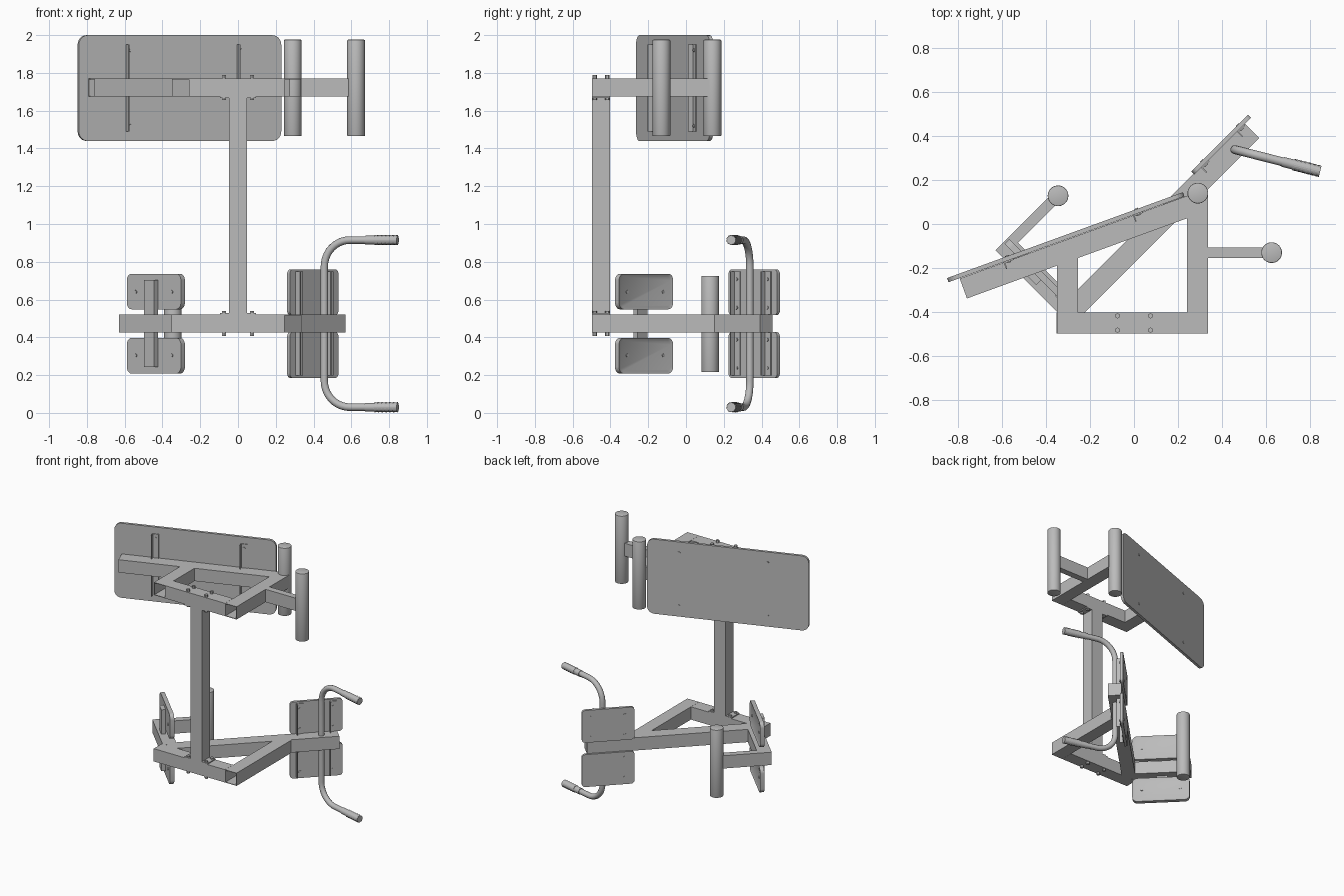
import bpy, bmesh
from math import sin, cos, pi, radians, atan2
from mathutils import Matrix, Vector

cube = bpy.data.objects.get("Cube")
if cube:
    bpy.data.objects.remove(cube, do_unlink=True)

GREY = (0.5, 0.5, 0.5, 1)
steel = bpy.data.materials.new("grey_steel")
steel.use_nodes = True
steel.diffuse_color = GREY
steel.node_tree.nodes["Principled BSDF"].inputs["Base Color"].default_value = GREY

LOW, HIGH = 0.4725, 1.7225   # centre heights of the two frames
TUBE = 0.096


def finish(bm, name, matrix=Matrix(), smooth=False):
    bmesh.ops.recalc_face_normals(bm, faces=bm.faces)
    mesh = bpy.data.meshes.new(name)
    bm.to_mesh(mesh)
    bm.free()
    mesh.materials.append(steel)
    ob = bpy.data.objects.new(name, mesh)
    ob.matrix_world = matrix
    bpy.context.collection.objects.link(ob)
    if smooth:
        bpy.ops.object.select_all(action='DESELECT')
        ob.select_set(True)
        bpy.context.view_layer.objects.active = ob
        bpy.ops.object.shade_smooth_by_angle(angle=radians(35))
    return ob


def place(x, y, z, angle=0):
    return Matrix.Translation((x, y, z)) @ Matrix.Rotation(angle, 4, 'Z')


def box_mesh(size):
    bm = bmesh.new()
    bmesh.ops.create_cube(bm, size=1)
    bmesh.ops.scale(bm, vec=size, verts=bm.verts)
    return bm


def box(name, size, matrix):
    return finish(box_mesh(size), name, matrix)


def beam(name, a, b, z, width=TUBE, hollow=False):
    """Square tube or bar between two plan points."""
    a, b = Vector(a), Vector(b)
    d, mid = b - a, (a + b) / 2
    bm = box_mesh((d.length, width, TUBE))
    if hollow:
        bm.normal_update()
        ends = [f for f in bm.faces if abs(f.normal.x) > 0.9]
        bmesh.ops.inset_individual(bm, faces=ends, thickness=0.006)
        bmesh.ops.delete(bm, geom=ends, context='FACES')
        bmesh.ops.bridge_loops(bm, edges=[e for e in bm.edges if e.is_boundary])
    return finish(bm, name, place(*mid, z, atan2(d.y, d.x)))


def panel(name, length, height, thick, radius, matrix, rim=0):
    """Rounded upright panel; optional raised rim on its +y side."""
    bm = box_mesh((length, thick, height))
    corners = [e for e in bm.edges
               if abs(e.verts[0].co.y - e.verts[1].co.y) > thick / 2]
    bmesh.ops.bevel(bm, geom=corners, offset=radius, segments=6,
                    profile=0.5, affect='EDGES')
    if rim:
        bm.normal_update()
        face = [f for f in bm.faces if f.normal.y > 0.9]
        bmesh.ops.inset_region(bm, faces=face, thickness=rim)
        bmesh.ops.translate(bm, vec=(0, -0.006, 0), verts=face[0].verts)
    return finish(bm, name, matrix, True)


def cylinder(name, radius, height, matrix, sides=32, bevel=0):
    bm = bmesh.new()
    bmesh.ops.create_cone(bm, cap_ends=True, segments=sides, radius1=radius,
                          radius2=radius, depth=height)
    if bevel:
        rims = [e for e in bm.edges if abs(e.verts[0].co.z - e.verts[1].co.z) < 1e-5]
        bmesh.ops.bevel(bm, geom=rims, offset=bevel, segments=2,
                        profile=0.5, affect='EDGES')
    return finish(bm, name, matrix, sides > 8)


def screw(name, base, x, y, z):
    """Small round head on an upright panel, axis along its local y."""
    cylinder(name, 0.009, 0.008,
             base @ Matrix.Translation((x, y, z)) @ Matrix.Rotation(pi / 2, 4, 'X'), 12)


def angle_iron(name, base, x, y, height, side, width=0.048, leg=0.03):
    """Upright L section: flat against the panel plus an outstanding leg."""
    box(name + "_flat", (width, 0.006, height), base @ Matrix.Translation((x, y, 0)))
    box(name + "_leg", (0.006, leg, height), base @ Matrix.Translation(
        (x - width / 2 + 0.003, y + side * leg / 2, 0)))


# Centre post with flanges and bolts
box("post", (0.096, 0.096, 2 * (HIGH - LOW) / 2 - TUBE), place(0, -0.45, (HIGH + LOW) / 2))
for level, z, s in (("lower", LOW, 1), ("upper", HIGH, -1)):
    box(level + "_flange", (0.19, 0.096, 0.008), place(0, -0.45, z + s * 0.052))
    for x in (-0.075, 0.075):
        for y in (-0.482, -0.417):
            cylinder(level + "_bolt", 0.012, 0.132, place(x, y, z), 6)

# Upper frame
beam("upper_front_bar", (-0.255, -0.45), (0.24, -0.45), HIGH)
beam("upper_short_arm", (-0.302, -0.498), (-0.302, -0.145), HIGH, hollow=True)
beam("upper_long_arm", (0.289, -0.498), (0.289, 0.125), HIGH, hollow=True)
beam("board_beam", (-0.775, -0.293), (0.26, 0.084), HIGH, hollow=True)
beam("upper_roller_bar", (0.33, -0.13), (0.62, -0.13), HIGH, 0.048)

# Upper board with its brackets
board = place(-0.31, -0.06, HIGH - 0.003, radians(20))
panel("board", 1.14, 0.56, 0.02, 0.05, board)
for x in (-0.28, 0.345):
    angle_iron("board_bracket", board, x, -0.013, 0.46, -1)
    for z in (-0.2, 0.2):
        screw("board_screw", board, x, 0.01, z)
        screw("board_bracket_screw", board, x, -0.017, z)

# Lower frame
beam("lower_front_bar", (-0.352, -0.45), (0.24, -0.45), LOW)
beam("lower_long_arm", (0.289, -0.498), (0.289, 0.15), LOW, hollow=True)
beam("lower_diagonal_beam", (-0.3, -0.41), (0.535, 0.425), LOW)
beam("lower_side_beam", (-0.3, -0.38), (-0.595, -0.085), LOW)
beam("lower_roller_bar", (-0.578, -0.102), (-0.345, 0.13), LOW, 0.048)

# Padded rollers
for name, x, y, z in (("upper_roller_inner", 0.29, 0.14, HIGH),
                      ("upper_roller_outer", 0.625, -0.13, HIGH),
                      ("lower_roller", -0.345, 0.128, LOW)):
    cylinder(name, 0.047, 0.51, place(x, y, z - 0.002), bevel=0.004)

# Pair of pads by the handles
back = place(0.396, 0.361, LOW, pi / 4)
for s in (-1, 1):
    panel("back_pad", 0.365, 0.243, 0.02, 0.025,
          back @ Matrix.Translation((0, 0, s * 0.166)))
    for x in (-0.115, 0.115):
        for z in (0.085, 0.235):
            screw("back_pad_screw", back, x, 0.009, s * z)
            screw("back_bracket_screw", back, x, -0.017, s * z)
for x in (-0.115, 0.115):
    angle_iron("back_bracket", back, x, -0.013, 0.55, -1)

# Pair of pads by the lower roller
side = place(-0.435, -0.222, LOW, -pi / 4)
for s in (-1, 1):
    panel("side_pad", 0.405, 0.188, 0.03, 0.035,
          side @ Matrix.Translation((0, 0, s * 0.17)), rim=0.015)
    for x in (-0.135, 0.135):
        screw("side_pad_screw", side, x, 0.009, s * 0.168)
        screw("side_pad_back_screw", side, x, -0.016, s * 0.168)
box("side_strap", (0.075, 0.03, 0.46), side @ Matrix.Translation((-0.005, -0.03, 0)))

# Handlebar: an upright that bends outward at both ends
out = Vector((0.969, -0.247, 0))
foot = Vector((0.457, 0.338, LOW))
REACH, RISE, BEND = 0.39, 0.4425, 0.14


def bar_point(along, up):
    return foot + out * along + Vector((0, 0, up))


upper = [(BEND * (1 - cos(t)), RISE - BEND + BEND * sin(t))
         for t in (pi / 2 * i / 10 for i in range(11))] + [(REACH, RISE)]
path = [(a, -u) for a, u in reversed(upper)] + upper
curve = bpy.data.curves.new("handlebar", 'CURVE')
curve.dimensions = '3D'
curve.bevel_depth = 0.02
curve.bevel_resolution = 4
curve.use_fill_caps = True
spline = curve.splines.new('POLY')
spline.points.add(len(path) - 1)
for p, (a, u) in zip(spline.points, path):
    p.co = (*bar_point(a, u), 1)
curve.materials.append(steel)
bpy.context.collection.objects.link(bpy.data.objects.new("handlebar", curve))

# Knurled grips with collars
turn = out.to_track_quat('Z', 'Y').to_matrix().to_4x4()
for s in (-1, 1):
    cylinder("grip_collar", 0.023, 0.05,
             Matrix.Translation(bar_point(0.25, s * RISE)) @ turn, 24)
    bm = bmesh.new()
    rings = []
    for j in range(13):
        radii = [0.023 + 0.004 * ((i + j) % 2) for i in range(20)]
        rings.append([bm.verts.new((r * cos(pi * i / 10), r * sin(pi * i / 10), j * 0.0105))
                      for i, r in enumerate(radii)])
    for a, b in zip(rings, rings[1:]):
        for i in range(20):
            k = (i + 1) % 20
            bm.faces.new((a[i], a[k], b[k], b[i]))
    bm.faces.new(rings[0])
    bm.faces.new(rings[-1])
    finish(bm, "grip", Matrix.Translation(bar_point(0.275, s * RISE)) @ turn)
